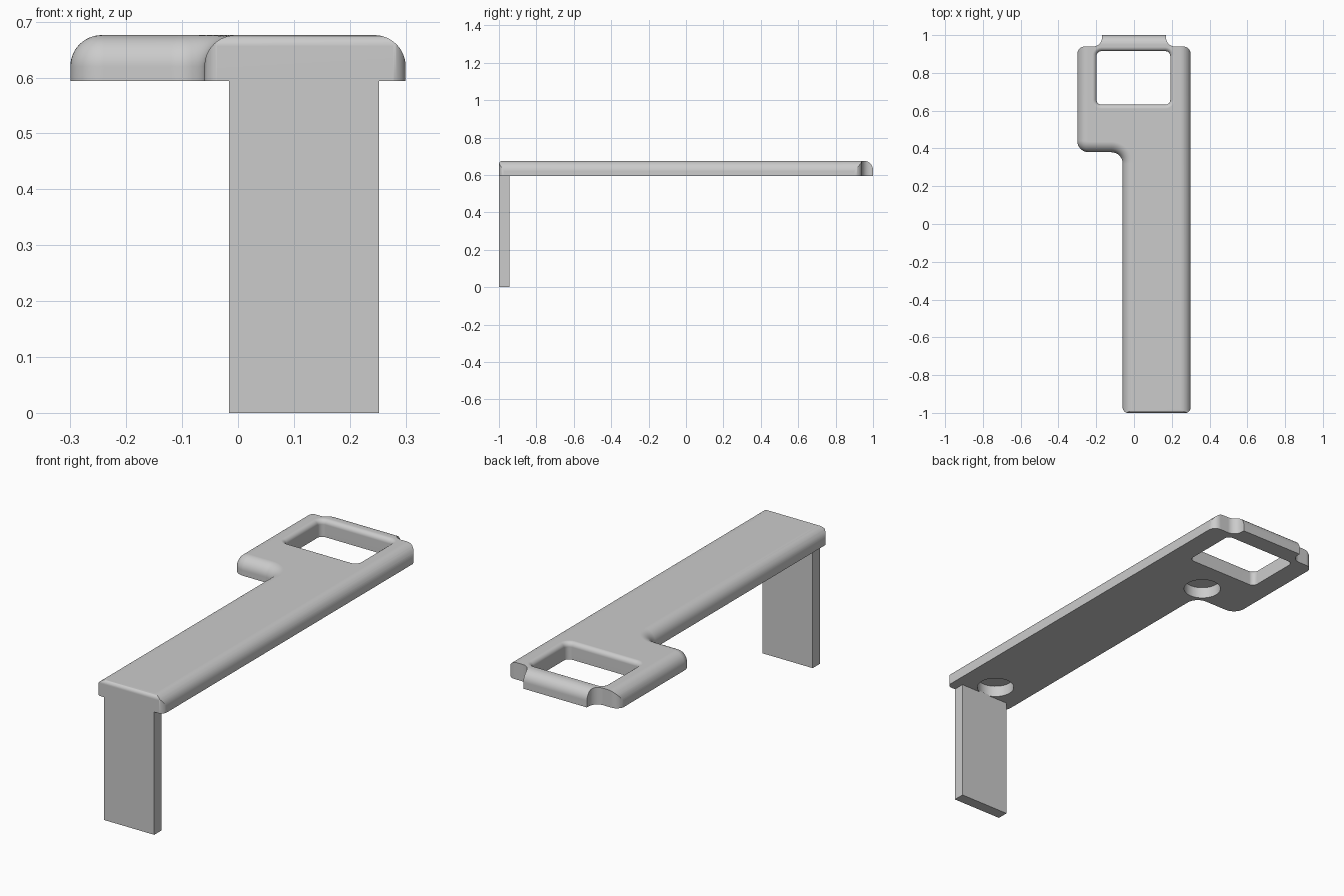
import bpy, bmesh
from math import sin, cos, pi, radians
from mathutils import Vector

cube = bpy.data.objects.get("Cube")
if cube:
    bpy.data.objects.remove(cube)

BOTTOM, TOP = 0.594, 0.676     # plate underside and top
FILLET = 0.056                 # rounding along the long sides

grey = bpy.data.materials.new("light grey")
grey.diffuse_color = (0.6, 0.6, 0.6, 1)
grey.use_nodes = True
grey.node_tree.nodes["Principled BSDF"].inputs["Base Color"].default_value = (0.6, 0.6, 0.6, 1)


def arc(cx, cy, r, start, end, n=10):
    """Points on an arc, angles in degrees."""
    angles = [radians(start + (end - start) * i / n) for i in range(n + 1)]
    return [(cx + r * cos(a), cy + r * sin(a)) for a in angles]


def loft(name, rings):
    """Closed solid through rings of 3D points with equal counts."""
    bm = bmesh.new()
    rows = [[bm.verts.new(p) for p in ring] for ring in rings]
    n = len(rows[0])
    for low, high in zip(rows, rows[1:]):
        for i in range(n):
            j = (i + 1) % n
            bm.faces.new((low[i], low[j], high[j], high[i]))
    bm.faces.new(rows[0][::-1])
    bm.faces.new(rows[-1])
    bmesh.ops.recalc_face_normals(bm, faces=bm.faces)
    mesh = bpy.data.meshes.new(name)
    bm.to_mesh(mesh)
    bm.free()
    mesh.materials.append(grey)
    obj = bpy.data.objects.new(name, mesh)
    bpy.context.collection.objects.link(obj)
    return obj


def level(pts, z):
    return [(x, y, z) for x, y in pts]


def combine(target, cutter, operation):
    """Apply a boolean, then discard the cutter."""
    mod = target.modifiers.new("cut", 'BOOLEAN')
    mod.object, mod.operation, mod.solver = cutter, operation, 'EXACT'
    bpy.context.view_layer.objects.active = target
    bpy.ops.object.modifier_apply(modifier=mod.name)
    bpy.data.objects.remove(cutter)


def plate_outline(d):
    """Arm with a wider head to one side, inset by d."""
    return ([(0.3 - d, -1.1), (0.3 - d, 1.1), (-0.3 + d, 1.1)]
            + arc(-0.24, 0.44, 0.06 - d, 180, 270)
            + arc(-0.12, 0.32, 0.06 + d, 90, 0)
            + [(-0.06 + d, -1.1)])


def rounded_rect(x0, x1, y0, y1, r):
    return (arc(x1 - r, y1 - r, r, 0, 90, 6) + arc(x0 + r, y1 - r, r, 90, 180, 6)
            + arc(x0 + r, y0 + r, r, 180, 270, 6) + arc(x1 - r, y0 + r, r, 270, 360, 6))


# Plate with rounded long sides
steps = [i * pi / 24 for i in range(13)]
plate = loft("plate", [level(plate_outline(0), BOTTOM)] + [
    level(plate_outline(FILLET * (1 - cos(a))), TOP - FILLET * (1 - sin(a))) for a in steps])

# Side profile: small rounding at the front, large one at the back
profile = ([(-1, 0.5)] + arc(-0.98, TOP - 0.02, 0.02, 180, 90)
           + [(-0.98, 0.8), (0.95, 0.8)]
           + arc(0.95, TOP - 0.05, 0.05, 90, 0) + [(1, 0.5)])
combine(plate, loft("end_trim", [[(x, y, z) for y, z in profile] for x in (-0.5, 0.5)]),
        'INTERSECT')

# Plan trim: rounded front corners, scooped shoulders beside the rear tongue
shoulder = [(0.4, 0.9)] + arc(0.26, 0.9, 0.04, 0, 90) + arc(0.215, 0.985, 0.045, 270, 180) \
    + [(0.17, 1.1)]
plan = ([(0.4, -0.97)] + shoulder + [(-x, y) for x, y in reversed(shoulder)]
        + [(-0.4, -0.97)] + arc(-0.03, -0.971, 0.03, 180, 270)
        + arc(0.27, -0.971, 0.03, 270, 360))
combine(plate, loft("plan_trim", [level(plan, 0.4), level(plan, 0.9)]), 'INTERSECT')

# Window with a rounded upper rim
RIM = 0.022


def window(d):
    return rounded_rect(-0.198 - d, 0.192 + d, 0.632 - d, 0.915 + d, 0.025 + d)


rim = [(RIM * (1 - cos(a)), TOP - RIM * (1 - sin(a))) for a in steps[::2]]
combine(plate, loft("window_cutter", [level(window(0), 0.5)]
                    + [level(window(d), z) for d, z in rim]
                    + [level(window(RIM), 0.8)]), 'DIFFERENCE')

# Blind round sockets underneath
for x, y in ((0.118, -0.865), (-0.03, 0.46)):
    circle = arc(x, y, 0.085, 0, 352.5, 47)
    combine(plate, loft("socket_cutter", [level(circle, 0.5), level(circle, BOTTOM + 0.055)]),
            'DIFFERENCE')

bpy.ops.object.select_all(action='DESELECT')
plate.select_set(True)
bpy.context.view_layer.objects.active = plate
bpy.ops.object.shade_smooth_by_angle(angle=radians(30))
weighted = plate.modifiers.new("clean_shading", 'WEIGHTED_NORMAL')
weighted.keep_sharp = True

# Flat leg flush with the front end
foot = [(-0.016, -1), (0.252, -1), (0.252, -0.945), (-0.016, -0.945)]
loft("front_leg", [level(foot, 0), level(foot, BOTTOM + 0.005)])
